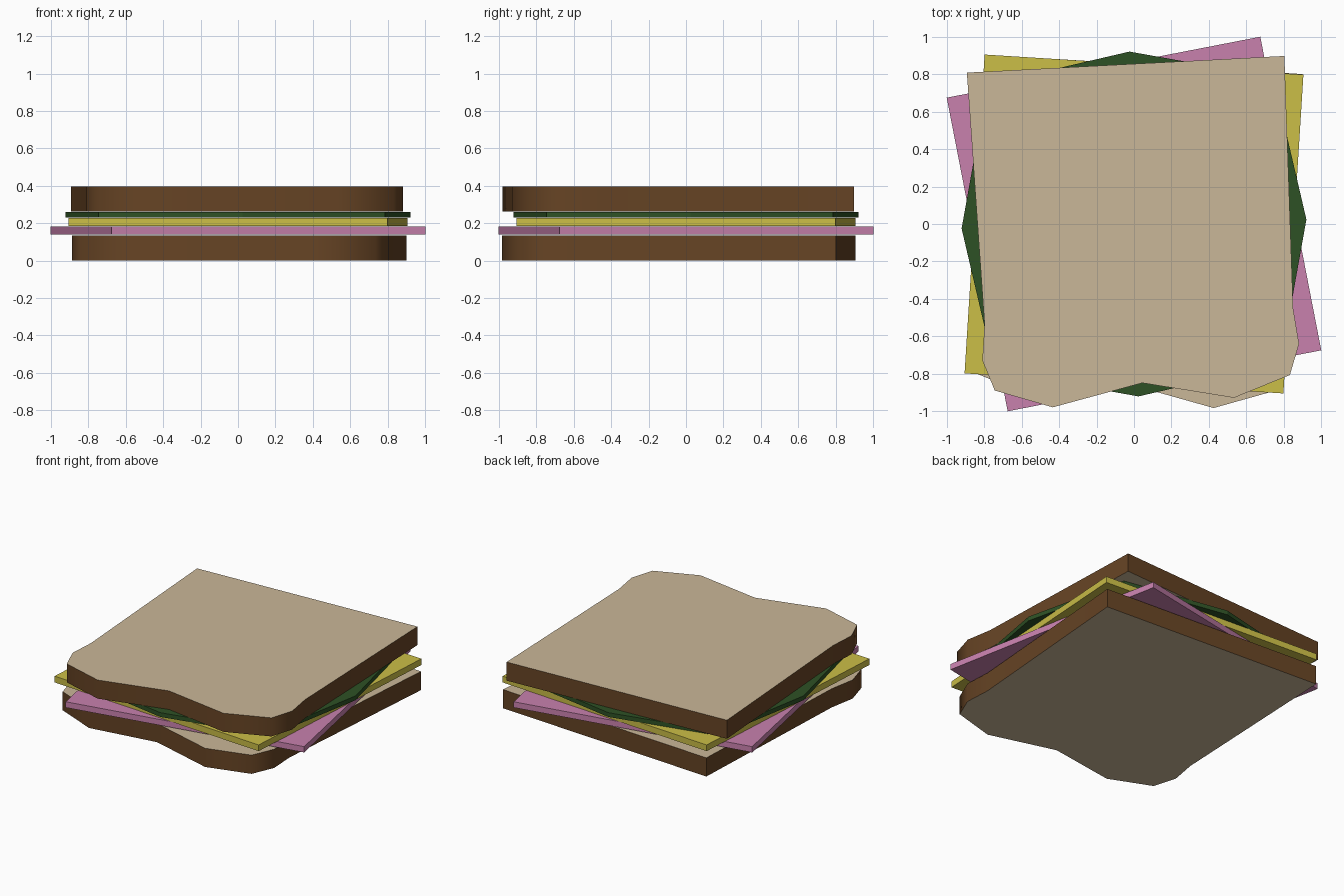
import bpy, bmesh, math

if "Cube" in bpy.data.objects:
    bpy.data.objects.remove(bpy.data.objects["Cube"])


def material(name, rgb):
    m = bpy.data.materials.new(name)
    m.diffuse_color = (*rgb, 1)
    m.use_nodes = True
    m.node_tree.nodes["Principled BSDF"].inputs["Base Color"].default_value = m.diffuse_color
    return m


CRUMB = material("bread crumb", (0.59, 0.475, 0.315))
CRUST = material("bread crust", (0.135, 0.058, 0.018))
HAM = material("ham pink", (0.58, 0.22, 0.42))
CHEESE = material("cheese yellow", (0.60, 0.52, 0.063))
LETTUCE = material("lettuce green", (0.027, 0.082, 0.018))


def slab(name, outline, z0, z1, degrees, flat_mat, side_mat=None):
    """Extrude a counter-clockwise outline from z0 to z1, turned about z."""
    a = math.radians(degrees)
    c, s = math.cos(a), math.sin(a)
    bm = bmesh.new()
    base = bm.faces.new([bm.verts.new((x * c - y * s, x * s + y * c, z0)) for x, y in outline])
    ext = bmesh.ops.extrude_face_region(bm, geom=[base], use_keep_orig=True)
    for v in ext["geom"]:
        if isinstance(v, bmesh.types.BMVert):
            v.co.z = z1
    bmesh.ops.recalc_face_normals(bm, faces=bm.faces)
    if side_mat:
        for f in bm.faces:
            f.material_index = int(abs(f.normal.z) < 0.5)
    me = bpy.data.meshes.new(name)
    bm.to_mesh(me)
    bm.free()
    me.materials.append(flat_mat)
    if side_mat:
        me.materials.append(side_mat)
    ob = bpy.data.objects.new(name, me)
    bpy.context.collection.objects.link(ob)
    return ob


# Bread outline: left half from the back corner to the front dip, then mirrored
half = [(-0.85, 0.855), (-0.826, -0.495), (-0.848, -0.686), (-0.79, -0.85), (-0.485, -0.956)]
bread = half + [(0, -0.851)] + [(-x, y) for x, y in reversed(half)]
square = [(-0.854, -0.854), (0.854, -0.854), (0.854, 0.854), (-0.854, 0.854)]
# Lettuce leaf: square with its side midpoints pushed outwards
leaf = []
for i in range(8):
    r = 0.922 if i % 2 == 0 else 0.765 * math.sqrt(2)
    leaf.append((r * math.cos(i * math.pi / 4), r * math.sin(i * math.pi / 4)))

slices = [
    slab("bottom_bread", bread, 0.0, 0.135, -3.5, CRUMB, CRUST),
    slab("top_bread", bread, 0.262, 0.396, 3, CRUMB, CRUST),
]
slab("ham_slice", square, 0.141, 0.183, 11, HAM)
slab("cheese_slice", square, 0.184, 0.229, -3.6, CHEESE)
slab("lettuce_leaf", leaf, 0.23, 0.261, 1.5, LETTUCE)

# Soft crust around the front, sharp back corners and rims
for ob in slices:
    bpy.ops.object.select_all(action='DESELECT')
    ob.select_set(True)
    bpy.context.view_layer.objects.active = ob
    bpy.ops.object.shade_smooth_by_angle(angle=math.radians(60))
